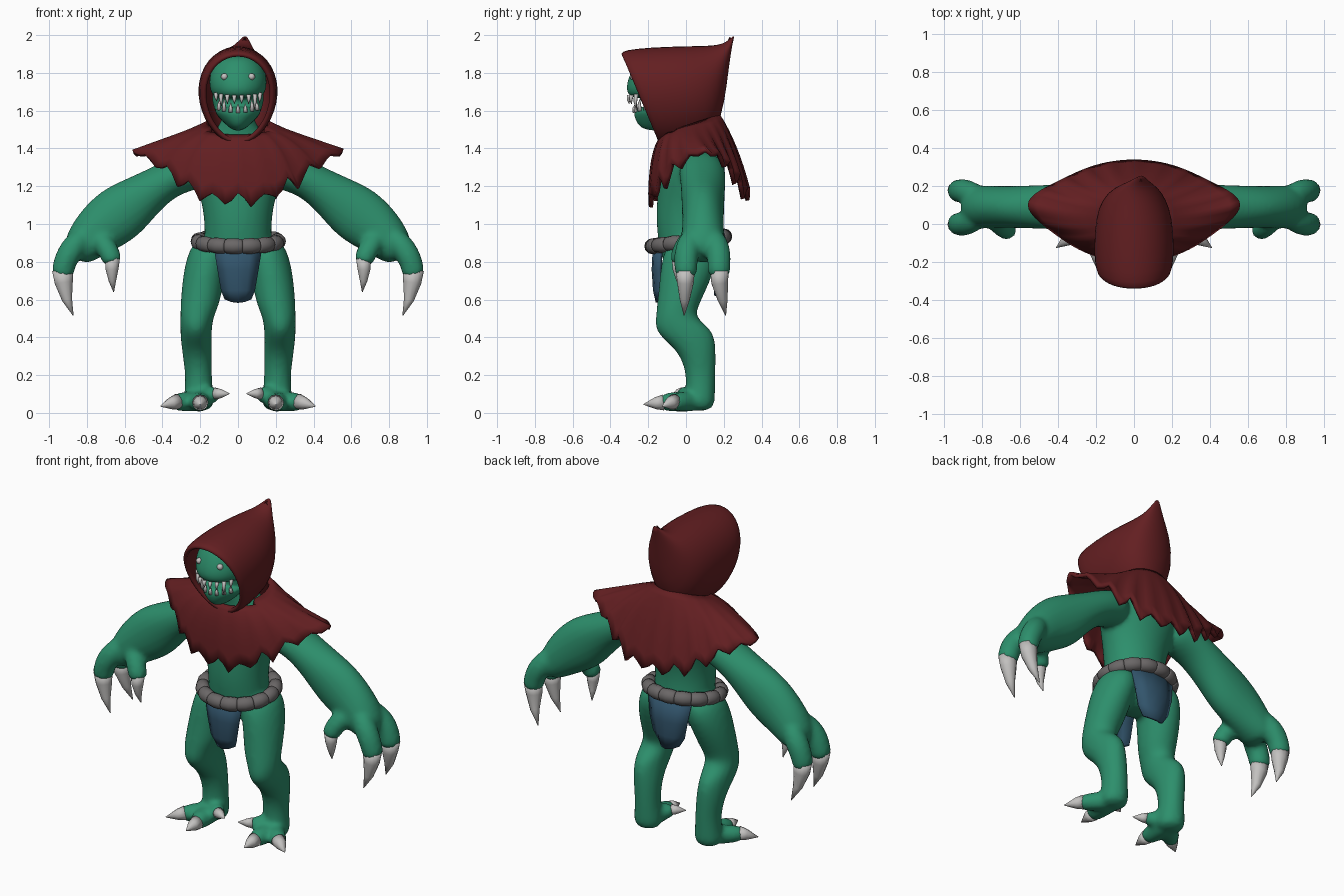
import bpy, bmesh, math, random
from mathutils import Vector, Matrix

if "Cube" in bpy.data.objects:
    bpy.data.objects.remove(bpy.data.objects["Cube"])

random.seed(4)
X, Y, Z = Vector((1, 0, 0)), Vector((0, 1, 0)), Vector((0, 0, 1))


def material(name, rgb):
    m = bpy.data.materials.new(name)
    m.diffuse_color = (*rgb, 1)
    m.use_nodes = True
    m.node_tree.nodes["Principled BSDF"].inputs["Base Color"].default_value = m.diffuse_color
    return m


GREEN = material("green skin", (0.026, 0.275, 0.15))
RED = material("dark red cloth", (0.125, 0.0135, 0.0155))
BLUE = material("blue cloth", (0.032, 0.09, 0.15))
GREY = material("grey rope", (0.145, 0.135, 0.135))
BONE = material("bone", (0.54, 0.53, 0.52))


def bridge(bm, rings, cap=True):
    """Skin closed loops of points with quads."""
    loops = [[bm.verts.new(p) for p in r] for r in rings]
    n = len(loops[0])
    for a, b in zip(loops, loops[1:]):
        for i in range(n):
            j = (i + 1) % n
            bm.faces.new((a[i], a[j], b[j], b[i]))
    if cap:
        bm.faces.new(loops[0])
        bm.faces.new(loops[-1])
    return loops


def tube(bm, pts, ref=Y, flat=False, n=12):
    """Elliptic tube through (x, y, z, radius across, radius along ref)."""
    cs = [Vector(p[:3]) for p in pts]
    rings = []
    for i, p in enumerate(pts):
        t = -Z if flat else (cs[min(i + 1, len(cs) - 1)] - cs[max(i - 1, 0)]).normalized()
        a = t.cross(ref).normalized()
        b = a.cross(t)
        ra, rb = p[3], p[-1]
        rings.append([cs[i] + a * ra * math.cos(k * math.tau / n) + b * rb * math.sin(k * math.tau / n)
                      for k in range(n)])
    bridge(bm, rings)


def finish(name, bm, mat):
    bmesh.ops.recalc_face_normals(bm, faces=bm.faces)
    me = bpy.data.meshes.new(name)
    bm.to_mesh(me)
    bm.free()
    me.materials.append(mat)
    for p in me.polygons:
        p.use_smooth = True
    ob = bpy.data.objects.new(name, me)
    bpy.context.collection.objects.link(ob)
    return ob


def subsurf(ob, levels):
    m = ob.modifiers.new("subsurf", 'SUBSURF')
    m.levels = m.render_levels = levels


def fuse(ob, voxel, smooth):
    """Melt overlapping tubes into one organic skin."""
    subsurf(ob, 2)
    r = ob.modifiers.new("fuse", 'REMESH')
    r.mode, r.voxel_size, r.use_smooth_shade = 'VOXEL', voxel, True
    s = ob.modifiers.new("soften", 'SMOOTH')
    s.factor, s.iterations = 0.5, smooth


def solidify(ob, t, offset=-1):
    m = ob.modifiers.new("thickness", 'SOLIDIFY')
    m.thickness, m.offset = t, offset


# Body: torso and neck, then arms and legs on both sides
body = bmesh.new()
tube(body, [(0, -.06, 1.62, .08, .08), (0, -.03, 1.53, .09, .10), (0, .02, 1.45, .17, .13),
            (0, .05, 1.36, .27, .17), (0, .03, 1.25, .25, .18), (0, .01, 1.14, .205, .17),
            (0, 0, 1.02, .185, .165), (0, .01, .92, .185, .165), (0, .02, .82, .19, .16),
            (0, .02, .72, .09, .10)], flat=True)
for s in (-1, 1):
    tube(body, [(s * .16, .08, 1.30, .10, .11), (s * .27, .085, 1.28, .11, .13), (s * .38, .09, 1.23, .10, .125),
                (s * .50, .09, 1.15, .125, .12), (s * .62, .09, 1.06, .165, .115), (s * .74, .09, .97, .145, .115),
                (s * .83, .09, .88, .11, .12), (s * .87, .09, .82, .07, .10)])
    # Fingers and thumb
    for y in (.0, .175):
        tube(body, [(s * .80, .09 + (y - .09) * .5, .96, .06), (s * .89, y, .86, .07),
                    (s * .925, y, .78, .062), (s * .93, y, .71, .064)])
    tube(body, [(s * .76, .06, .96, .06), (s * .70, -.01, .88, .06), (s * .67, -.03, .83, .055),
                (s * .665, -.035, .785, .055)])
    # Leg
    tube(body, [(s * .14, .03, .93, .08, .10), (s * .155, .025, .84, .12, .16), (s * .185, -.005, .70, .115, .14),
                (s * .20, -.04, .58, .108, .118), (s * .217, -.058, .51, .092, .105),
                (s * .222, -.022, .455, .088, .15), (s * .222, .01, .40, .085, .15),
                (s * .217, .062, .32, .082, .10), (s * .208, .08, .2, .072, .08), (s * .208, .075, .1, .08, .082),
                (s * .208, .07, .005, .09, .085)], flat=True)
    # Toes
    tube(body, [(s * .205, .08, .06, .07, .06), (s * .205, -.04, .06, .06, .055), (s * .2, -.15, .055, .05, .05)], Z)
    tube(body, [(s * .2, .06, .06, .06), (s * .28, -.02, .06, .055), (s * .35, -.085, .055, .045)], Z)
    tube(body, [(s * .2, .05, .08, .06), (s * .15, .0, .095, .05), (s * .1, -.035, .1, .036)], Z)
fuse(finish("body", body, GREEN), .015, 5)

# Head: skull, throat and open pointed lower jaw
head = bmesh.new()
tube(head, [(0, -.13, 1.895, .07, .08), (0, -.14, 1.86, .12, .125), (0, -.14, 1.79, .155, .163),
            (0, -.145, 1.73, .155, .175), (0, -.145, 1.695, .145, .17), (0, -.14, 1.66, .12, .15)], flat=True, n=16)
tube(head, [(0, -.09, 1.74, .15, .12), (0, -.09, 1.64, .145, .12), (0, -.09, 1.52, .10, .11)], flat=True)
tube(head, [(0, -.14, 1.625, .12, .12), (0, -.14, 1.60, .13, .14), (0, -.14, 1.565, .105, .138),
            (0, -.15, 1.49, .03, .09)], flat=True, n=16)
fuse(finish("head", head, GREEN), .008, 3)

# Eyes
eyes = bmesh.new()
for s in (-1, 1):
    bmesh.ops.create_uvsphere(eyes, u_segments=12, v_segments=8, radius=.018,
                              matrix=Matrix.Translation((s * .072, -.279, 1.78)))
finish("eyes", eyes, BONE)

# Teeth: an uneven row of fangs on each jaw, rising towards the mouth corners
teeth = bmesh.new()
for row, z, d, rx, ry in ((8, 1.68, -1, .14, .162), (7, 1.59, 1, .122, .13)):
    for i in range(row):
        a = math.radians(-56 + 112 * i / (row - 1))
        x, y = rx * math.sin(a), -.14 - ry * math.cos(a)
        h = (.075 if i in (1, row - 2) else .05) * random.uniform(.85, 1.15)
        z0 = z + .02 * math.sin(a) ** 2
        tube(teeth, [(x, y, z0, .012), (x, y - .004, z0 + d * h * .5, .009),
                     (x * .97, y, z0 + d * h, .001)], n=8)
finish("teeth", teeth, BONE)

# Claws on hands and feet
claws = bmesh.new()
for s in (-1, 1):
    for y, ty in ((-.003, -.01), (.178, .21)):
        tube(claws, [(s * .928, y, .755, .056, .05), (s * .922, y, .69, .048, .044),
                     (s * .905, (y + ty) / 2, .60, .027, .027), (s * .872, ty, .515, .002)])
    tube(claws, [(s * .665, -.035, .82, .04), (s * .667, -.037, .76, .034),
                 (s * .665, -.03, .70, .02), (s * .658, -.015, .64, .002)])
    for base, tip, r in (((.2, -.12, .055), (.2, -.225, .045), .042),
                         ((.32, -.06, .06), (.41, -.125, .035), .042),
                         ((.12, -.025, .102), (.045, -.065, .102), .032)):
        b, t = Vector(base), Vector(tip)
        pts = [b, b.lerp(t, .4), t]
        tube(claws, [(s * p.x, p.y, p.z, k) for p, k in zip(pts, (r, r * .75, .002))], Z)
finish("claws", claws, BONE)

# Belt: ring of barrel-shaped beads, lower at the front
belt = bmesh.new()
N = 15


def belt_point(a):
    return (.212 * math.cos(a), .012 + .192 * math.sin(a), .908 + .026 * math.sin(a))


for i in range(N):
    tube(belt, [(*belt_point((i + f) * math.tau / N), r)
                for f, r in ((-.5, .034), (-.44, .039), (0, .042), (.44, .039), (.5, .034))], Z)
finish("rope_belt", belt, GREY)

# Loincloth: front and back flaps
for name, rows in (("front_loincloth", ((.9, .128, -.165), (.76, .105, -.172), (.65, .085, -.165), (.585, .066, -.15))),
                   ("back_loincloth", ((.92, .15, .185), (.77, .125, .205), (.68, .105, .20), (.60, .065, .195)))):
    bm = bmesh.new()
    grid = [[bm.verts.new((w * u, y * (1 - .2 * u * u), z + (.02 * u * u if z < .63 else 0)))
             for u in (-1, -.5, 0, .5, 1)] for z, w, y in rows]
    for a, b in zip(grid, grid[1:]):
        for i in range(4):
            bm.faces.new((a[i], a[i + 1], b[i + 1], b[i]))
    solidify(finish(name, bm, BLUE), .02, 0)

# Cape: flared cloth from neck to ragged hem, pointed over the shoulders
cape = bmesh.new()
N, rows = 80, 8
jag = [random.uniform(.015, .065) for _ in range(N // 4)]
columns = []
for i in range(N):
    a = i * math.tau / N
    c, s = math.cos(a), math.sin(a)
    k = abs(c)
    tooth = (1, .3, -1, -.1)[i % 4] * jag[i // 4] * (1 - .85 * k ** 4)
    neck = Vector((.165 * c, .035 + .145 * s, 1.535 + .045 * s))
    mid = Vector((.36 * c, .04 + .235 * s, 1.435 + .03 * k))
    hem = Vector((c * (.45 + .11 * k ** 8), .07 + .27 * s + .03 * k ** 6,
                  1.125 + .03 * max(s, 0) + .265 * k ** 2.5 + tooth))
    columns.append([neck * (1 - t) ** 2 + mid * 2 * t * (1 - t) + hem * t * t
                    for t in (r / rows for r in range(rows + 1))])
# Cut the neckline lower at the throat so the face stays open
for col in columns:
    if col[0].y < -.05:
        col[0].z = 1.45
bridge(cape, list(zip(*columns)), cap=False)
solidify(finish("ragged_cape", cape, RED), .022)

# Hood: loops swept from the face opening back to the crooked tip
hood = bmesh.new()
rings = []
for x, ty, tz, by, bz, w in ((0, -.35, 1.905, -.15, 1.43, .185), (0, -.325, 1.925, -.13, 1.415, .205),
                             (0, -.2, 1.938, -.05, 1.42, .215), (0, -.02, 1.945, .09, 1.45, .205),
                             (0, .1, 1.945, .165, 1.50, .17), (.01, .175, 1.95, .205, 1.64, .12),
                             (.025, .215, 1.965, .225, 1.82, .06), (.04, .262, 2.005, .25, 1.985, .008)):
    top, bot = Vector((x, ty, tz)), Vector((x, by, bz))
    rings.append([(top + bot) / 2 + (top - bot) / 2 * math.sin(p) + X * w * math.cos(p) * (1 + .1 * math.sin(p))
                  for p in (k * math.tau / 20 for k in range(20))])
loops = bridge(hood, rings, cap=False)
hood.faces.new(loops[-1])
ob = finish("hood", hood, RED)
solidify(ob, .028)
subsurf(ob, 1)
